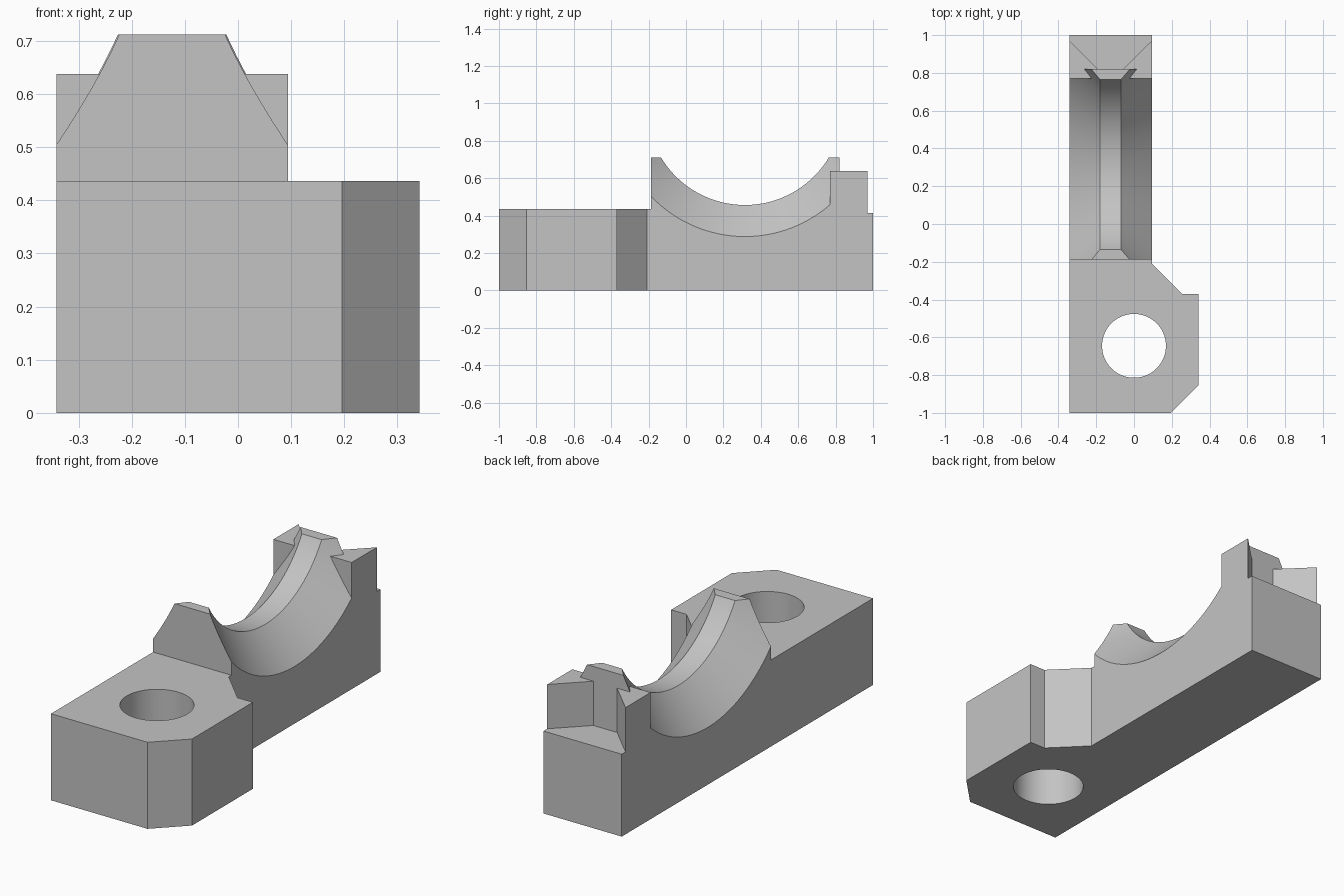
import bpy, bmesh, math
from mathutils import Matrix, Vector

cube = bpy.data.objects.get("Cube")
if cube:
    bpy.data.objects.remove(cube, do_unlink=True)

grey = bpy.data.materials.new("light_grey")
grey.use_nodes = True
grey.diffuse_color = (0.55, 0.55, 0.55, 1)
grey.node_tree.nodes["Principled BSDF"].inputs["Base Color"].default_value = (0.55, 0.55, 0.55, 1)

LEFT, RIGHT = 0.094, -0.342      # sides of the narrow arm
MID = (LEFT + RIGHT) / 2
SADDLE_Y, SADDLE_Z = 0.315, 0.98  # axis of the round saddle


def finish(name, bm):
    bmesh.ops.recalc_face_normals(bm, faces=bm.faces)
    mesh = bpy.data.meshes.new(name)
    bm.to_mesh(mesh)
    bm.free()
    mesh.materials.append(grey)
    obj = bpy.data.objects.new(name, mesh)
    bpy.context.collection.objects.link(obj)
    return obj


def prism(name, points, offset):
    """Extrude a closed outline along the offset."""
    bm = bmesh.new()
    face = bm.faces.new([bm.verts.new(p) for p in points])
    extruded = bmesh.ops.extrude_face_region(bm, geom=[face])["geom"]
    moved = [v for v in extruded if isinstance(v, bmesh.types.BMVert)]
    bmesh.ops.translate(bm, verts=moved, vec=offset)
    return finish(name, bm)


def combine(target, tool, operation):
    """Apply a boolean and remove the tool."""
    mod = target.modifiers.new(operation.lower(), 'BOOLEAN')
    mod.operation = operation
    mod.solver = 'EXACT'
    mod.object = tool
    bpy.context.view_layer.objects.active = target
    bpy.ops.object.modifier_apply(modifier=mod.name)
    bpy.data.objects.remove(tool, do_unlink=True)


# Arm with a tall saddle and a low rear ledge
side = [(-0.187, 0), (1, 0), (1, 0.415), (0.82, 0.415), (0.82, 0.712), (-0.187, 0.712)]
body = prism("clamp_body", [(RIGHT, y, z) for y, z in side], (LEFT - RIGHT, 0, 0))

# Round saddle cutter: a waisted drum turned about the cross axis
waist, half, flare = 0.523, 0.055, 0.2125
rim = waist + flare * 1.035
profile = [(-half - flare, 0), (-half - flare, rim), (-half, waist),
           (half, waist), (half + flare, rim), (half + flare, 0)]
bm = bmesh.new()
verts = [bm.verts.new((x, 0, -r)) for x, r in profile]
edges = [bm.edges.new(pair) for pair in zip(verts, verts[1:])]
bmesh.ops.spin(bm, geom=verts + edges, cent=(0, 0, 0), axis=(1, 0, 0),
               angle=math.tau, steps=160, use_merge=True)
bmesh.ops.remove_doubles(bm, verts=bm.verts, dist=0.0001)
bmesh.ops.translate(bm, verts=bm.verts, vec=(MID, SADDLE_Y, SADDLE_Z))
combine(body, finish("saddle_cutter", bm), 'DIFFERENCE')

# Rear cheeks either side of a flared notch
cheeks = [(RIGHT, 0.77), (LEFT, 0.77), (LEFT, 0.97), (MID + 0.066, 0.82),
          (MID - 0.066, 0.82), (RIGHT, 0.97)]
combine(body, prism("rear_cheeks", [(x, y, 0.38) for x, y in cheeks], (0, 0, 0.258)), 'UNION')

# Wide foot with clipped corners
foot = [(RIGHT, -1), (0.196, -1), (0.342, -0.854), (0.342, -0.37), (0.256, -0.37),
        (LEFT, -0.208), (LEFT, -0.15), (RIGHT, -0.15)]
combine(body, prism("foot", [(x, y, 0) for x, y in foot], (0, 0, 0.436)), 'UNION')

# Bolt hole through the foot
bm = bmesh.new()
bmesh.ops.create_cone(bm, cap_ends=True, segments=96, radius1=0.169, radius2=0.169,
                      depth=2, matrix=Matrix.Translation((0, -0.645, 0.2)))
combine(body, finish("bolt_hole_cutter", bm), 'DIFFERENCE')

# Smooth the curved surfaces, keep the edges sharp
bpy.ops.object.select_all(action='DESELECT')
body.select_set(True)
bpy.context.view_layer.objects.active = body
bpy.ops.object.shade_smooth_by_angle(angle=math.radians(20))
